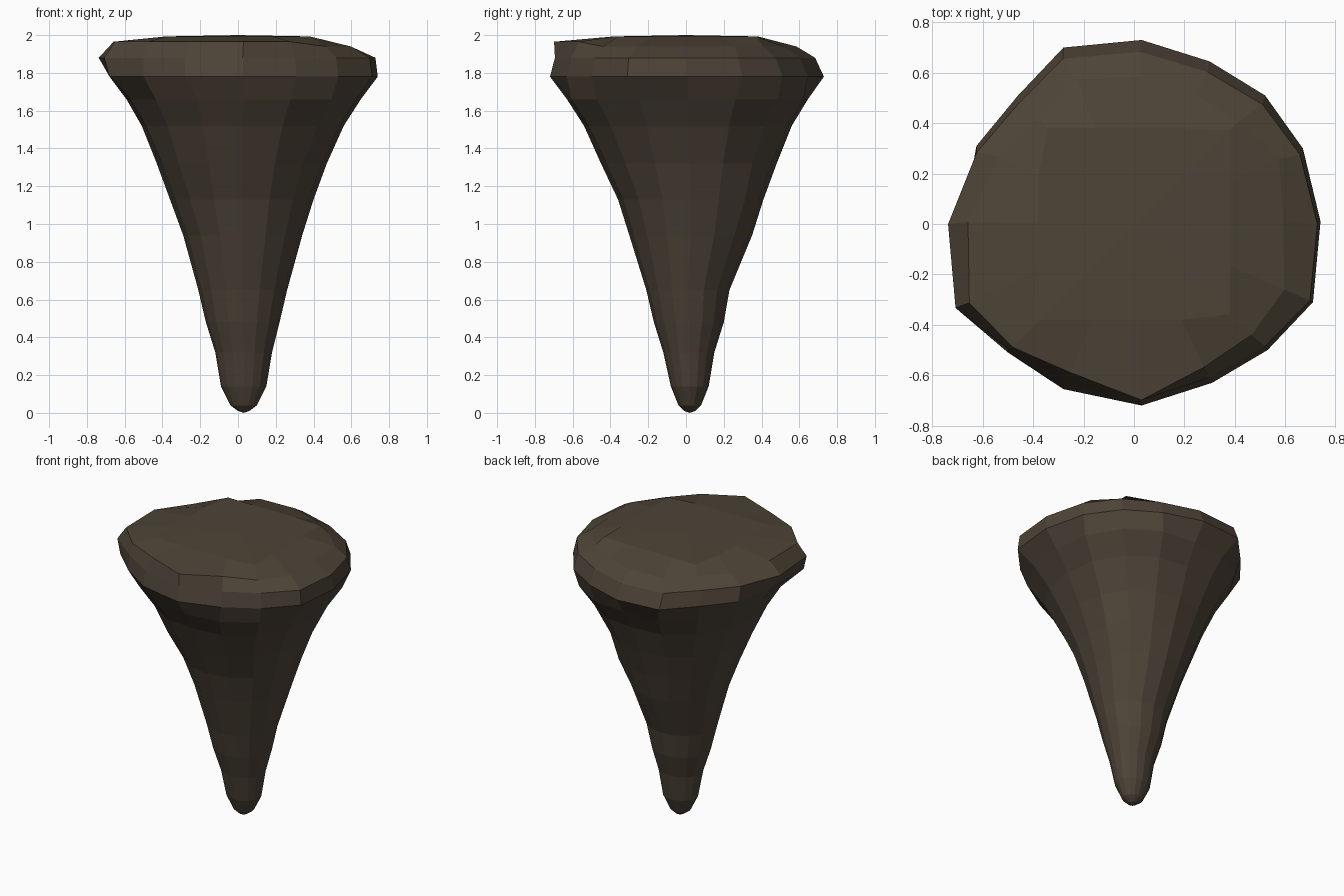
import bpy
import bmesh
from math import cos, sin, radians

cube = bpy.data.objects.get("Cube")
if cube:
    bpy.data.objects.remove(cube, do_unlink=True)


def make_material(name, rgb):
    mat = bpy.data.materials.new(name)
    mat.use_nodes = True
    mat.diffuse_color = (*rgb, 1)
    mat.node_tree.nodes["Principled BSDF"].inputs["Base Color"].default_value = (*rgb, 1)
    return mat


stone = make_material("dark brown stone", (0.075, 0.056, 0.039))
earth = make_material("dark olive earth", (0.075, 0.058, 0.038))

# Irregular outline of the widest part, clockwise from the back
OUTLINE = [(0.03, 0.73), (0.30, 0.645), (0.52, 0.51), (0.67, 0.30),
           (0.74, 0.01), (0.71, -0.31), (0.53, -0.50), (0.31, -0.63),
           (0.03, -0.72), (-0.28, -0.655), (-0.50, -0.51), (-0.71, -0.34),
           (-0.74, 0.01), (-0.625, 0.31), (-0.46, 0.51), (-0.28, 0.70)]
SIDES = len(OUTLINE)

# Spike rings: height, min x, max x, min y, max y, swell of the diagonals
SPIKE = [(0.01, 0.00, 0.06, -0.01, 0.05, 0),
         (0.04, -0.04, 0.10, -0.04, 0.08, 0),
         (0.14, -0.09, 0.15, -0.08, 0.12, 0),
         (0.32, -0.12, 0.18, -0.12, 0.15, 0),
         (0.48, -0.17, 0.22, -0.17, 0.20, 0),
         (0.65, -0.21, 0.26, -0.21, 0.23, 0),
         (0.94, -0.29, 0.34, -0.30, 0.35, 0),
         (1.13, -0.36, 0.40, -0.36, 0.41, 0.01),
         (1.32, -0.43, 0.47, -0.45, 0.48, 0.02),
         (1.52, -0.51, 0.56, -0.54, 0.56, 0.05),
         (1.66, -0.59, 0.65, -0.63, 0.645, 0.06)]
# Small bulges in the rock: (ring height, side) -> outward scale
BULGES = {(1.13, 2): 1.05, (1.32, 10): 1.03}
# How far the top rim is drawn in at each side
RIM = [0.80, 0.80, 0.80, 0.86, 0.80, 0.84, 0.88, 0.90,
       0.97, 0.90, 0.96, 0.92, 0.89, 0.86, 0.82, 0.82]

bm = bmesh.new()
rings = []


def add_ring(points):
    rings.append([bm.verts.new(p) for p in points])


# Tapering spike
for z, x0, x1, y0, y1, swell in SPIKE:
    ring = []
    for i in range(SIDES):
        a = radians(90 - i * 360 / SIDES)
        k = BULGES.get((z, i), 1) + swell * abs(sin(2 * a))
        ring.append(((x0 + x1) / 2 + k * cos(a) * (x1 - x0) / 2,
                     (y0 + y1) / 2 + k * sin(a) * (y1 - y0) / 2, z))
    add_ring(ring)

# Blunt shoulder, rim and a square, gently domed plateau
add_ring([(max(x, -0.68), y, 1.78) for x, y in OUTLINE])
add_ring([(x * 0.99 - 0.005, y * 0.95 - 0.01, 1.88) for x, y in OUTLINE])
add_ring([(x * k, y * k, 1.94 + 0.025 * (k > 0.885))
          for (x, y), k in zip(OUTLINE, RIM)])
plateau = []
for x, y in OUTLINE:
    k = 0.38 / max(abs(x), abs(y))
    plateau.append((x * k, y * k, 1.993))
add_ring(plateau)

for low, high in zip(rings, rings[1:]):
    for i in range(SIDES):
        j = (i + 1) % SIDES
        bm.faces.new((low[i], low[j], high[j], high[i]))

# Close both ends
tip = bm.verts.new((0.03, 0.02, 0))
crown = bm.verts.new((0, 0, 2))
for i in range(SIDES):
    j = (i + 1) % SIDES
    bm.faces.new((tip, rings[0][j], rings[0][i]))
    bm.faces.new((crown, rings[-1][i], rings[-1][j]))
bmesh.ops.recalc_face_normals(bm, faces=bm.faces)

# Earth covers the upward faces
for face in bm.faces:
    face.smooth = False
    face.material_index = int(face.normal.z > 0.5)

mesh = bpy.data.meshes.new("floating_rock")
bm.to_mesh(mesh)
bm.free()
mesh.materials.append(stone)
mesh.materials.append(earth)
rock = bpy.data.objects.new("floating_rock", mesh)
bpy.context.collection.objects.link(rock)
